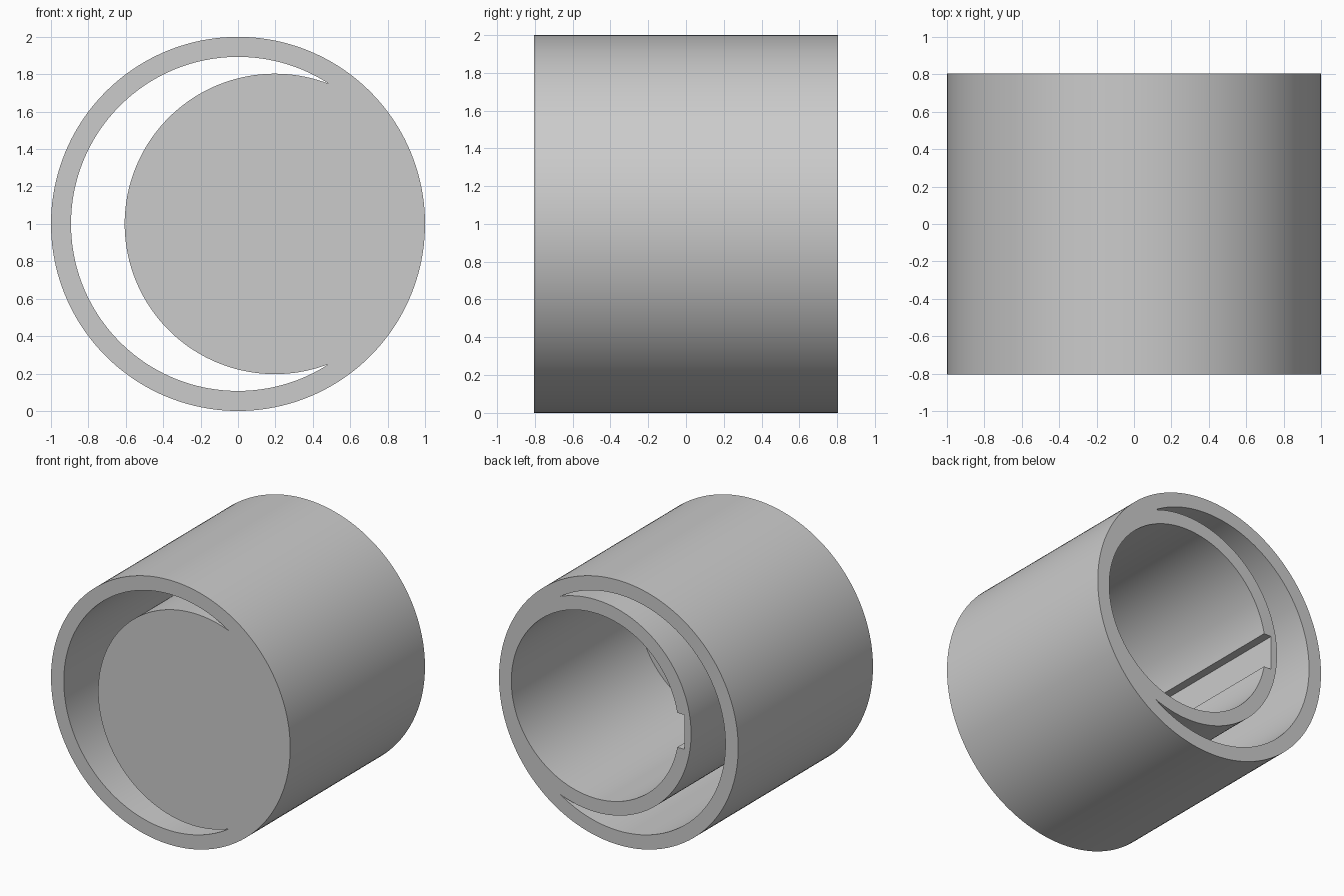
import bpy, bmesh
from math import sin, cos, asin, acos, pi, tau

if "Cube" in bpy.data.objects:
    bpy.data.objects.remove(bpy.data.objects["Cube"])

OUTER_R, RING_R = 1.0, 0.893          # outer wall and its inside
HUB_X, HUB_R, BORE_R = 0.197, 0.803, 0.70
KEY_HALF, KEY_X = 0.13, HUB_X - 0.75  # keyway half height and floor
HALF_DEPTH, FLOOR = 0.805, 0.10

grey = bpy.data.materials.new("grey")
grey.use_nodes = True
colour = (0.6, 0.6, 0.6, 1)
grey.diffuse_color = colour
grey.node_tree.nodes["Principled BSDF"].inputs["Base Color"].default_value = colour


def arc(cx, r, a, b, n):
    """Points (x, z) along an arc, both ends included."""
    return [(cx + r * cos(a + (b - a) * i / n), 1 + r * sin(a + (b - a) * i / n))
            for i in range(n + 1)]


def prism(name, outline, y0, y1):
    """Extrude an outline in the xz plane from y0 to y1."""
    bm = bmesh.new()
    face = bm.faces.new([bm.verts.new((x, y0, z)) for x, z in outline])
    new = bmesh.ops.extrude_face_region(bm, geom=[face])["geom"]
    bmesh.ops.translate(bm, vec=(0, y1 - y0, 0),
                        verts=[v for v in new if isinstance(v, bmesh.types.BMVert)])
    bmesh.ops.recalc_face_normals(bm, faces=bm.faces)
    mesh = bpy.data.meshes.new(name)
    bm.to_mesh(mesh)
    bm.free()
    mesh.materials.append(grey)
    obj = bpy.data.objects.new(name, mesh)
    bpy.context.collection.objects.link(obj)
    return obj


# Solid drum
body = prism("eccentric_sleeve", arc(0, OUTER_R, 0, tau, 160)[:-1], -HALF_DEPTH, HALF_DEPTH)

# Crescent slot running right through, between the ring and the off-centre hub
tip_x = (RING_R**2 - HUB_R**2 + HUB_X**2) / (2 * HUB_X)
ring_a = acos(tip_x / RING_R)
hub_a = acos((tip_x - HUB_X) / HUB_R)
crescent = (arc(0, RING_R, ring_a, tau - ring_a, 120)
            + arc(HUB_X, HUB_R, tau - hub_a, hub_a, 110)[1:-1])
slot = prism("slot_cutter", crescent, -1, 1)

# Blind bore with a keyway, open at the back
key_a = asin(KEY_HALF / BORE_R)
keyed = (arc(HUB_X, BORE_R, pi + key_a, 3 * pi - key_a, 130)
         + [(KEY_X, 1 + KEY_HALF), (KEY_X, 1 - KEY_HALF)])
bore = prism("bore_cutter", keyed, -HALF_DEPTH + FLOOR, 1)

bpy.ops.object.select_all(action="DESELECT")
bpy.context.view_layer.objects.active = body
body.select_set(True)
for cutter in (slot, bore):
    cutter.hide_render = True
    mod = body.modifiers.new(cutter.name, "BOOLEAN")
    mod.operation, mod.solver, mod.object = "DIFFERENCE", "EXACT", cutter
    bpy.ops.object.modifier_apply(modifier=mod.name)
    bpy.data.objects.remove(cutter)
bpy.ops.object.shade_smooth_by_angle(angle=pi / 6)
